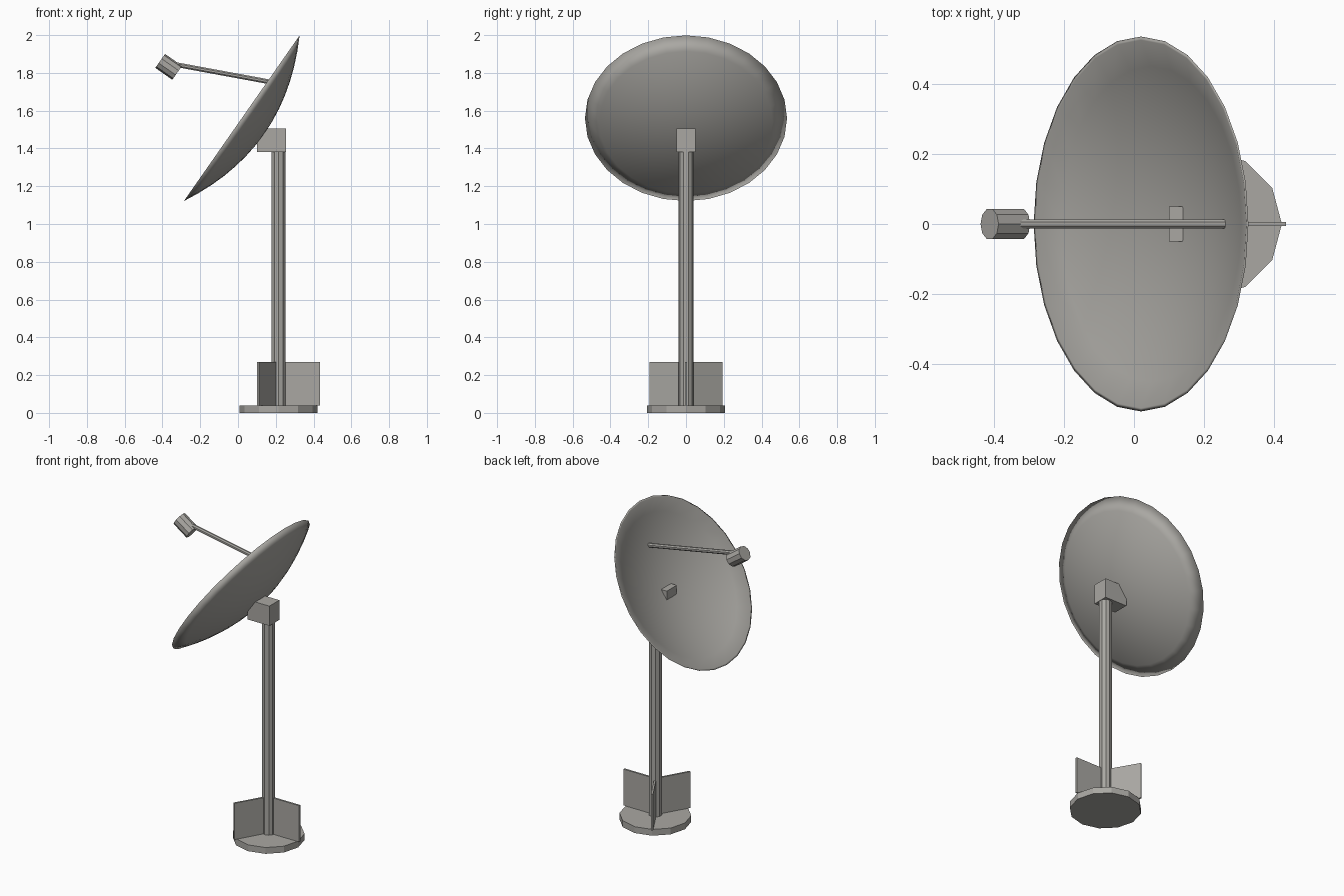
import bpy, bmesh, math
from mathutils import Vector, Matrix

if "Cube" in bpy.data.objects:
    bpy.data.objects.remove(bpy.data.objects["Cube"])

grey = bpy.data.materials.new("warm_grey")
grey.diffuse_color = (0.40, 0.39, 0.365, 1)
grey.use_nodes = True
grey.node_tree.nodes["Principled BSDF"].inputs["Base Color"].default_value = grey.diffuse_color


def finish(name, bm, smooth=False):
    bmesh.ops.recalc_face_normals(bm, faces=bm.faces[:])
    me = bpy.data.meshes.new(name)
    bm.to_mesh(me)
    bm.free()
    me.materials.append(grey)
    for p in me.polygons:
        p.use_smooth = smooth
    ob = bpy.data.objects.new(name, me)
    bpy.context.collection.objects.link(ob)
    return ob


def frame(axis):
    # rotation whose z is the axis and whose y stays world y
    w = Vector(axis).normalized()
    v = Vector((0, 1, 0))
    if abs(w.z) > 0.999:
        return Matrix.Identity(4)
    u = v.cross(w)
    return Matrix((u, v, w)).transposed().to_4x4()


def rod(name, a, b, radius, sides, turn=0.0):
    a, b = Vector(a), Vector(b)
    bm = bmesh.new()
    rings = [[bm.verts.new((radius * math.cos(turn + math.tau * i / sides),
                            radius * math.sin(turn + math.tau * i / sides), z))
              for i in range(sides)] for z in (0, (b - a).length)]
    for i in range(sides):
        j = (i + 1) % sides
        bm.faces.new((rings[0][i], rings[0][j], rings[1][j], rings[1][i]))
    bm.faces.new(rings[0][::-1])
    bm.faces.new(rings[1])
    bm.transform(Matrix.Translation(a) @ frame(b - a))
    return finish(name, bm)


def box(name, lo, hi, matrix=Matrix.Identity(4)):
    lo, hi = Vector(lo), Vector(hi)
    bm = bmesh.new()
    bmesh.ops.create_cube(bm, size=1)
    bm.transform(matrix @ Matrix.Translation((lo + hi) / 2) @ Matrix.Diagonal((*(hi - lo), 1)))
    return finish(name, bm)


MX = 0.215                       # mast position
AXIS = Vector((-0.82, 0, 0.573))  # direction the dish looks

# base plate, mast and three radial fins
rod("base_plate", (MX, 0, 0), (MX, 0, 0.04), 0.207, 12)
rod("mast", (MX, 0, 0.04), (MX, 0, 1.40), 0.039, 10, math.pi / 10)
for k in range(3):
    turn = Matrix.Translation((MX, 0, 0)) @ Matrix.Rotation(math.tau * k / 3, 4, 'Z')
    box(f"fin_{k + 1}", (0.0, -0.006, 0.04), (0.219, 0.006, 0.27), turn)

# mount block between mast and dish
box("mount_block", (0.10, -0.05, 1.38), (0.255, 0.05, 1.505))

# dish: closed thin bowl, outer and inner skins share a rim
SIDES, RINGS, R = 28, 7, 0.535
outer = [(R * i / RINGS, -0.145 * (1 - (i / RINGS) ** 2)) for i in range(RINGS + 1)]
inner = [(0.525 * i / RINGS, -0.131 * (1 - (i / RINGS) ** 2)) for i in range(RINGS, -1, -1)]
bm = bmesh.new()
rings = []
for r, z in outer + inner:
    if r == 0:
        rings.append([bm.verts.new((0, 0, z))] * SIDES)
    else:
        rings.append([bm.verts.new((r * math.cos(math.tau * i / SIDES),
                                    r * math.sin(math.tau * i / SIDES), z))
                      for i in range(SIDES)])
for lower, upper in zip(rings, rings[1:]):
    for i in range(SIDES):
        j = (i + 1) % SIDES
        bm.faces.new(list(dict.fromkeys((lower[i], lower[j], upper[j], upper[i]))))
bm.transform(Matrix.Translation((0.02, 0, 1.56)) @ frame(AXIS))
finish("dish", bm, smooth=True)

# feed arm and receiver
rod("feed_arm", (0.262, 0, 1.735), (-0.34, 0, 1.846), 0.0135, 8, math.pi / 8)
centre = Vector((-0.367, 0, 1.832))
rod("receiver", centre - AXIS * 0.055, centre + AXIS * 0.055, 0.045, 10)
